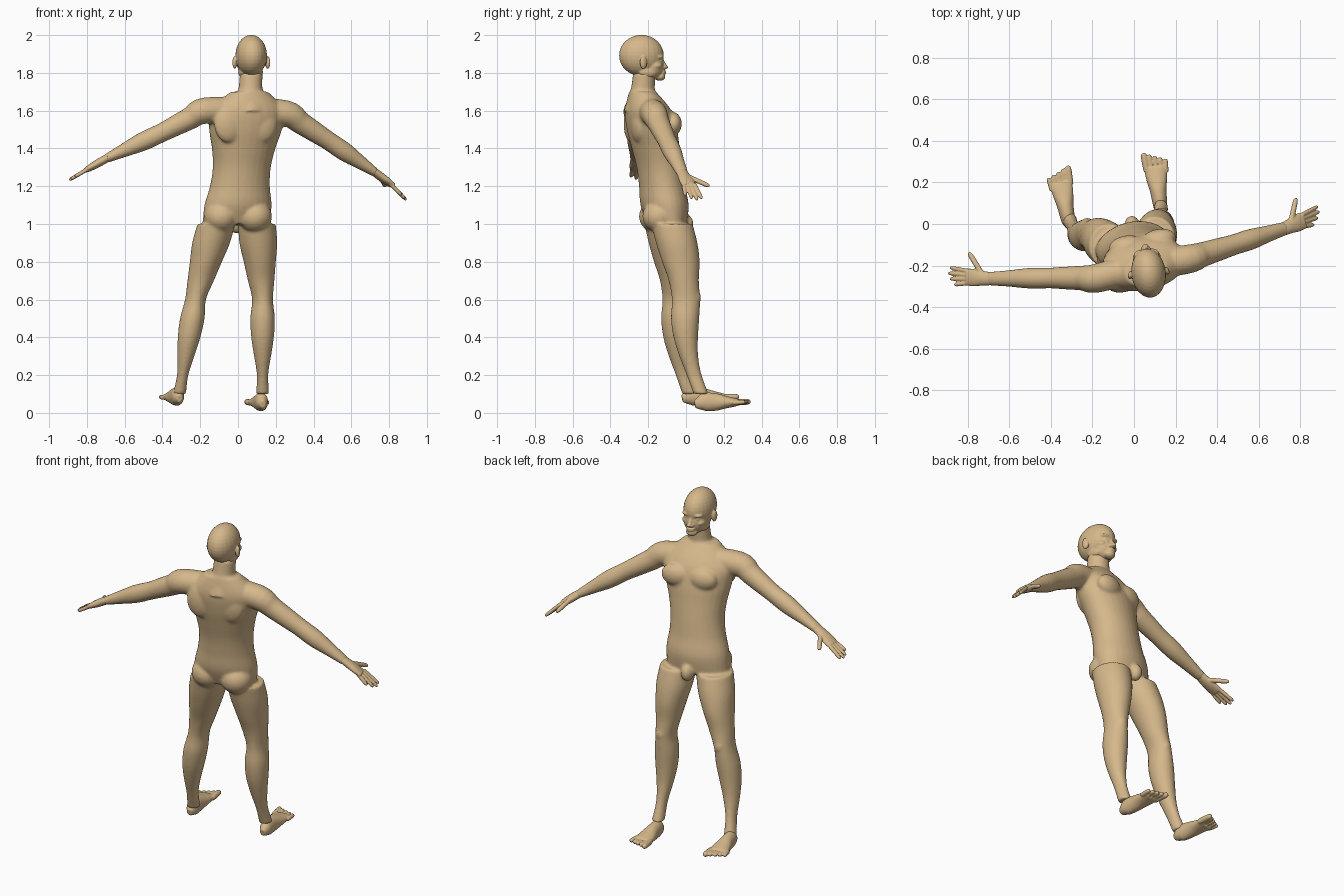
import bpy
import bmesh
import math
from mathutils import Matrix, Vector

cube = bpy.data.objects.get("Cube")
if cube:
    bpy.data.objects.remove(cube, do_unlink=True)

SIDES = 28
SMOOTH_STEPS = 4
UP = Vector((0, 0, 1))
RIGHT = Vector((1, 0, 0))

skin = bpy.data.materials.new("tan_skin")
skin.use_nodes = True
skin_colour = (.67, .48, .26, 1)
skin.diffuse_color = skin_colour
skin.node_tree.nodes["Principled BSDF"].inputs["Base Color"].default_value = skin_colour


def spline(rings):
    """Smoothly interpolate rings of centre, width and depth."""
    result = []
    last = len(rings) - 1
    for i in range(last):
        before, start = rings[max(i - 1, 0)], rings[i]
        end, after = rings[i + 1], rings[min(i + 2, last)]
        for step in range(SMOOTH_STEPS):
            t = step / SMOOTH_STEPS
            result.append(start + (end - before) * (t / 2)
                          + (before * 2 - start * 5 + end * 4 - after) * (t * t / 2)
                          + (start * 3 - before - end * 3 + after) * (t ** 3 / 2))
    result.append(rings[last])
    return result


def tube(bm, centres, widths, depths=None, yaw=None):
    """Loft ellipses: level rings if yaw is given, otherwise rings across the path."""
    rings = spline([Vector((*centre, width, depth))
                    for centre, width, depth in zip(centres, widths, depths or widths)])
    loops = []
    for i, ring in enumerate(rings):
        centre = Vector(ring[:3])
        if yaw is None:
            ahead = Vector(rings[min(i + 1, len(rings) - 1)][:3])
            behind = Vector(rings[max(i - 1, 0)][:3])
            tangent = (ahead - behind).normalized()
            across = tangent.cross(UP).normalized()
            other = across.cross(tangent)
        else:
            across = Matrix.Rotation(yaw, 3, "Z") @ RIGHT
            other = UP.cross(across)
        angles = [math.tau * k / SIDES for k in range(SIDES)]
        loops.append([bm.verts.new(centre + across * math.cos(angle) * ring[3]
                                   + other * math.sin(angle) * ring[4]) for angle in angles])
    for low, high in zip(loops, loops[1:]):
        for k in range(SIDES):
            following = (k + 1) % SIDES
            bm.faces.new((low[k], low[following], high[following], high[k]))
    bm.faces.new(loops[0])
    bm.faces.new(loops[-1])


def joints(points, spans):
    """Evenly spaced centres along a bone chain; each span has a count and a bow."""
    points = [Vector(point) for point in points]
    centres = [points[0]]
    for start, end, (count, bow) in zip(points, points[1:], spans):
        for step in range(1, count + 1):
            t = step / count
            centre = start.lerp(end, t)
            centre.y += bow * math.sin(math.pi * t)
            centres.append(centre)
    return centres


def digit(bm, base, tip, radius):
    """A rounded finger or toe."""
    path = {0: 1, .5: 1, .85: .9, .97: .6, 1: .3}
    tube(bm, [base.lerp(tip, t) for t in path], [radius * size for size in path.values()])


def blob(bm, centre, size, turn=0):
    matrix = (Matrix.Translation(centre) @ Matrix.Rotation(turn, 4, "Z")
              @ Matrix.Diagonal((*size, 1)))
    bmesh.ops.create_uvsphere(bm, u_segments=24, v_segments=16, radius=1, matrix=matrix)


def blob_pair(bm, centre, spread, size, turn=0, splay=0):
    """Two mirrored blobs either side of a centre."""
    across = Matrix.Rotation(turn, 3, "Z") @ RIGHT
    for side in (-1, 1):
        blob(bm, Vector(centre) + across * side * spread, size, turn + side * splay)


def finish(bm, name, voxel, smoothing):
    """Fuse the overlapping forms into one soft skin."""
    bmesh.ops.recalc_face_normals(bm, faces=bm.faces)
    mesh = bpy.data.meshes.new(name)
    bm.to_mesh(mesh)
    bm.free()
    mesh.materials.append(skin)
    obj = bpy.data.objects.new(name, mesh)
    bpy.context.collection.objects.link(obj)
    fuse = obj.modifiers.new("fuse", "REMESH")
    fuse.mode = "VOXEL"
    fuse.voxel_size = voxel
    fuse.use_smooth_shade = True
    soften = obj.modifiers.new("soften", "SMOOTH")
    soften.factor = .5
    soften.iterations = smoothing


# Torso, from the pelvis through waist and chest to the base of the neck
body = bmesh.new()
pelvis, waist, chest, collar = (-.01, -.1, 1), (.02, -.14, 1.3), (.05, -.2, 1.6), (.06, -.23, 1.7)
tube(body, joints([pelvis, waist, chest, collar], [(3, 0), (3, 0), (1, 0)]),
     widths=[.18, .18, .16, .155, .17, .195, .2, .1],
     depths=[.1, .125, .12, .12, .125, .13, .12, .07], yaw=.2)

# Neck
tube(body, joints([(.06, -.24, 1.6), (.07, -.22, 1.8)], [(2, 0)]), [.09, .065, .06], yaw=.1)

# Chest muscles, shoulder blades, buttocks and groin
blob_pair(body, (.04, -.09, 1.53), .08, (.085, .05, .065), turn=.2)
blob_pair(body, (.04, -.27, 1.53), .09, (.08, .04, .1), turn=.2)
blob_pair(body, (0, -.15, 1.04), .09, (.09, .09, .085), turn=.1)
blob(body, (-.01, 0, 1), (.035, .04, .05))


def add_leg(hip, knee, ankle):
    tube(body, joints([hip, knee, ankle], [(4, .01), (5, -.035)]),
         widths=[.1, .1, .085, .07, .055, .065, .06, .045, .03, .035],
         depths=[.11, .11, .1, .08, .075, .075, .065, .05, .04, .04], yaw=.1)
    blob(body, Vector(knee) + Vector((0, .045, .01)), (.035, .035, .045))


def add_arm(shoulder, elbow, wrist):
    tube(body, joints([chest, shoulder, elbow, wrist], [(1, 0), (3, 0), (3, 0)]),
         widths=[.07, .07, .06, .055, .05, .05, .04, .033],
         depths=[.07, .07, .06, .055, .05, .05, .037, .023])


left_wrist, right_wrist = (-.7, -.263, 1.345), (.73, -.02, 1.27)
add_leg((-.115, -.11, 1), (-.225, -.05, .6), (-.31, .02, .1))
add_leg((.1, -.075, 1), (.13, 0, .6), (.13, .08, .1))
add_arm((-.175, -.26, 1.6), (-.4, -.26, 1.485), left_wrist)
add_arm((.255, -.17, 1.585), (.48, -.1, 1.44), right_wrist)
finish(body, "body", .008, 7)

# Head: skull, jaw, chin
head = bmesh.new()
blob(head, (0, 0, 1.892), (.083, .119, .109))
blob(head, (0, .058, 1.838), (.066, .06, .076))
blob(head, (0, .098, 1.78), (.032, .029, .022))
# Nose and lips
tube(head, joints([(0, .105, 1.88), (0, .127, 1.83), (0, .12, 1.82)], [(2, 0), (1, 0)]),
     widths=[.009, .01, .015, .012], yaw=0)
for lip_height in (1.808, 1.798):
    blob(head, (0, .112, lip_height), (.026, .019, .007))
# Brows, eyes, cheekbones, nostrils, jaw corners and ears
blob_pair(head, (0, .094, 1.885), .033, (.029, .021, .011), splay=-.3)
blob_pair(head, (0, .094, 1.863), .032, (.015, .014, .008))
blob_pair(head, (0, .072, 1.838), .042, (.026, .033, .02))
blob_pair(head, (0, .118, 1.828), .014, (.009, .012, .008))
blob_pair(head, (0, .03, 1.805), .045, (.02, .05, .03))
blob_pair(head, (0, 0, 1.855), .088, (.012, .02, .034), splay=.3)
# Turn the head slightly and seat it on the neck
bmesh.ops.transform(head, verts=head.verts, matrix=Matrix.Translation((.07, -.236, 0))
                    @ Matrix.Rotation(.12, 4, "Z"))
finish(head, "head", .004, 4)


def make_hand(name, wrist, knuckles, tips, thumb_tip):
    bm = bmesh.new()
    wrist, knuckles, tips, thumb_tip = map(Vector, (wrist, knuckles, tips, thumb_tip))
    across = Vector((0, 1, 0))
    tube(bm, joints([wrist.lerp(knuckles, -.15), knuckles], [(3, 0)]),
         widths=[.031, .035, .042, .041], depths=[.021, .022, .02, .014])
    # Fingers from the smallest inward, then the thumb
    for place, reach in zip((-1.5, -.5, .5, 1.5), (.7, .95, 1.05, .95)):
        base = knuckles + across * place * .019 - (tips - knuckles) * .1
        digit(bm, base, knuckles.lerp(tips, reach) + across * place * .027, .0105)
    digit(bm, wrist.lerp(knuckles, .3) + across * .02, thumb_tip, .013)
    finish(bm, name, .004, 3)


make_hand("left_hand", left_wrist, (-.805, -.255, 1.285), (-.89, -.25, 1.235), (-.795, -.137, 1.295))
make_hand("right_hand", right_wrist, (.815, .018, 1.205), (.888, .045, 1.13), (.78, .125, 1.2))


def make_foot(name, heel, ball, inner):
    bm = bmesh.new()
    heel, ball = Vector(heel), Vector(ball)
    forward = (ball - heel).normalized()
    across = forward.cross(UP).normalized() * inner
    tube(bm, joints([heel - forward * .012, heel.lerp(ball, .2) + UP * .01, ball], [(2, 0), (3, 0)]),
         widths=[.015, .03, .035, .04, .05, .055], depths=[.02, .037, .049, .046, .032, .019])
    # Toes, from the big toe outward
    for i in range(5):
        base = ball + across * (.042 - i * .0225) - forward * (.015 + i * .004)
        end = base + forward * (.088 - i * .006) + across * (.006 - i * .003)
        digit(bm, base, end, .0125 if i else .0165)
    finish(bm, name, .004, 4)


make_foot("left_foot", (-.312, -.008, .076), (-.352, .2, .083), inner=1)
make_foot("right_foot", (.13, .058, .046), (.102, .275, .056), inner=-1)
